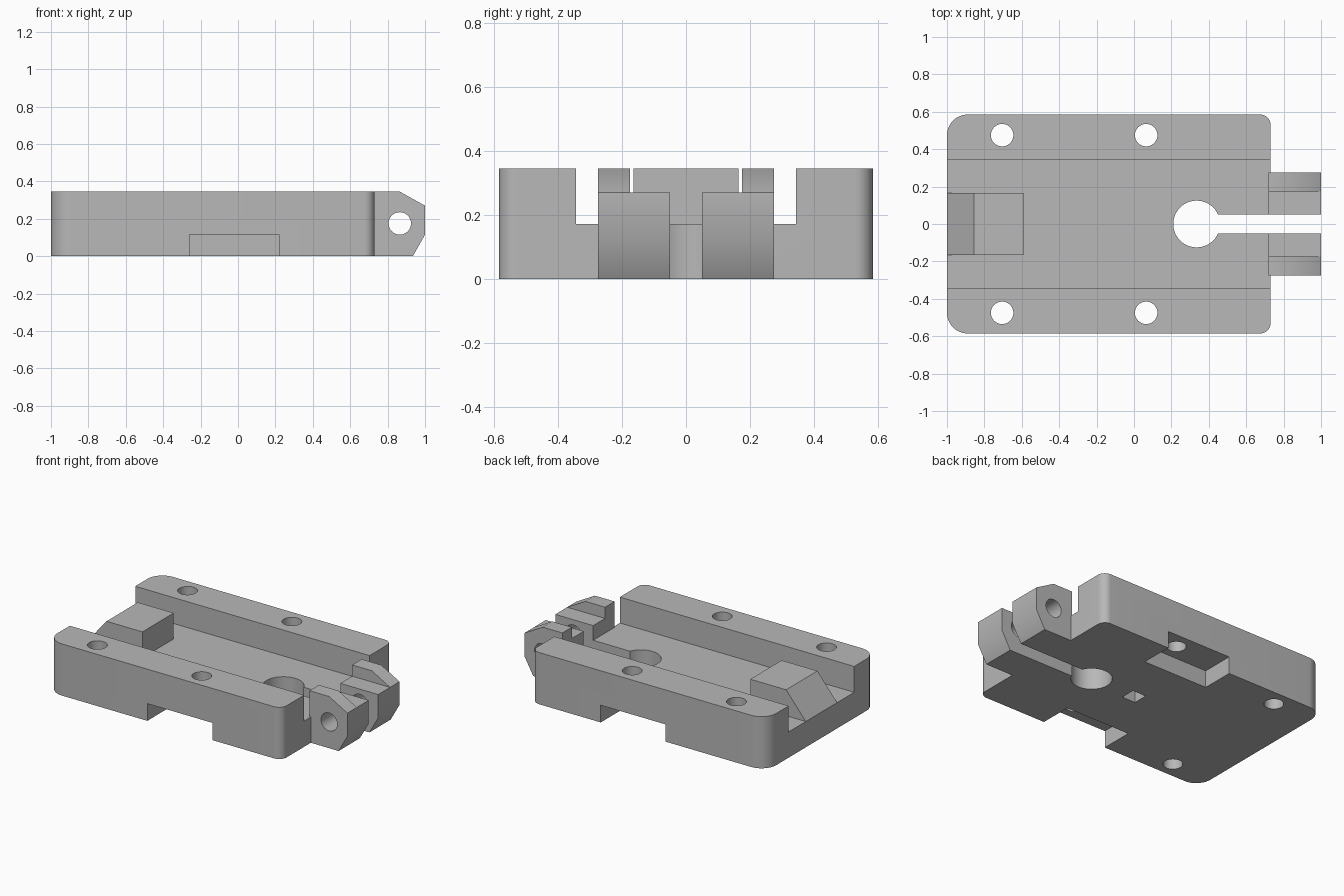
import bpy
import bmesh
import math
from mathutils import Vector

cube = bpy.data.objects.get("Cube")
if cube:
    bpy.data.objects.remove(cube, do_unlink=True)

grey = bpy.data.materials.new("plain grey")
grey.use_nodes = True
COLOUR = (0.48, 0.48, 0.48, 1)
grey.diffuse_color = COLOUR
grey.node_tree.nodes["Principled BSDF"].inputs["Base Color"].default_value = COLOUR


def prism(name, points, direction):
    """Extrude a closed loop of 3D points along a direction."""
    bm = bmesh.new()
    face = bm.faces.new([bm.verts.new(p) for p in points])
    ext = bmesh.ops.extrude_face_region(bm, geom=[face])
    moved = [g for g in ext["geom"] if isinstance(g, bmesh.types.BMVert)]
    bmesh.ops.translate(bm, verts=moved, vec=Vector(direction))
    bmesh.ops.recalc_face_normals(bm, faces=bm.faces)
    mesh = bpy.data.meshes.new(name)
    bm.to_mesh(mesh)
    bm.free()
    mesh.materials.append(grey)
    obj = bpy.data.objects.new(name, mesh)
    bpy.context.collection.objects.link(obj)
    return obj


def box(name, x0, x1, y0, y1, z0, z1):
    loop = [(x0, y0, z0), (x1, y0, z0), (x1, y1, z0), (x0, y1, z0)]
    return prism(name, loop, (0, 0, z1 - z0))


def side_profile(name, xz, y0, y1):
    return prism(name, [(x, y0, z) for x, z in xz], (0, y1 - y0, 0))


def arc(cx, cy, r, start, sweep, steps):
    angles = [math.radians(start + sweep * i / steps) for i in range(steps + 1)]
    return [(cx + r * math.cos(a), cy + r * math.sin(a)) for a in angles]


def drill(x, y, r):
    loop = [(px, py, -0.1) for px, py in arc(x, y, r, 0, 360, 48)[:-1]]
    return prism("drill", loop, (0, 0, 0.6))


def cut(obj, cutters):
    """Subtract each cutter, bake the result and remove the cutters."""
    for c in cutters:
        c.hide_render = True
        mod = obj.modifiers.new("cut", "BOOLEAN")
        mod.operation = "DIFFERENCE"
        mod.solver = "EXACT"
        mod.object = c
    bpy.context.view_layer.update()
    graph = bpy.context.evaluated_depsgraph_get()
    baked = bpy.data.meshes.new_from_object(obj.evaluated_get(graph))
    obj.modifiers.clear()
    obj.data = baked
    for c in cutters:
        bpy.data.objects.remove(c, do_unlink=True)


def smooth(obj):
    bpy.ops.object.select_all(action="DESELECT")
    obj.select_set(True)
    bpy.context.view_layer.objects.active = obj
    bpy.ops.object.shade_smooth_by_angle(angle=math.radians(30))


LEFT, RIGHT, HALF, TOP, FLOOR = -1.0, 0.73, 0.585, 0.345, 0.172

# Body with rounded corners
big, small = 0.11, 0.055
outline = (arc(RIGHT - small, HALF - small, small, 0, 90, 10)
           + arc(LEFT + big, HALF - big, big, 90, 90, 12)
           + arc(LEFT + big, big - HALF, big, 180, 90, 12)
           + arc(RIGHT - small, small - HALF, small, 270, 90, 10))
body = prism("base_block", [(x, y, 0) for x, y in outline], (0, 0, TOP))

# Channel, clamping slot, screw holes, side notches and underside pocket
cutters = [
    box("channel", -1.2, 1.2, -0.345, 0.345, FLOOR, 0.6),
    drill(0.335, 0, 0.125),
    box("slot", 0.36, 1.2, -0.05, 0.05, -0.1, 0.6),
    box("pocket", -0.05, 0.05, -0.05, 0.05, -0.1, 0.1),
]
for side in (-1, 1):
    cutters += [drill(x, side * 0.475, 0.06) for x in (-0.705, 0.065)]
    y0, y1 = sorted((side * 0.365, side * 0.8))
    cutters.append(box("notch", -0.26, 0.22, y0, y1, -0.1, 0.115))
cut(body, cutters)
smooth(body)

# Sloped stop at the closed end of the channel
side_profile("stop_block",
             [(LEFT, FLOOR), (-0.59, FLOOR), (-0.59, TOP), (-0.855, TOP)],
             -0.165, 0.165)

# Pair of stepped clamp lugs with a cross hole
foot = [(0.72, FLOOR), (RIGHT, FLOOR), (RIGHT, 0), (0.935, 0), (1, 0.115), (1, 0.27)]
tall = foot + [(0.865, TOP), (0.72, TOP)]
low = foot + [(0.72, 0.27)]
for side, word in ((1, "back"), (-1, "front")):
    for part, shape, a, b in (("outer", tall, 0.175, 0.275), ("inner", low, 0.05, 0.175)):
        y0, y1 = sorted((side * a, side * b))
        lug = side_profile(f"{word}_lug_{part}", shape, y0, y1)
        ring = arc(0.865, 0.175, 0.06, 0, 360, 48)[:-1]
        cut(lug, [side_profile("pin_hole", ring, -0.5, 0.5)])
        smooth(lug)
